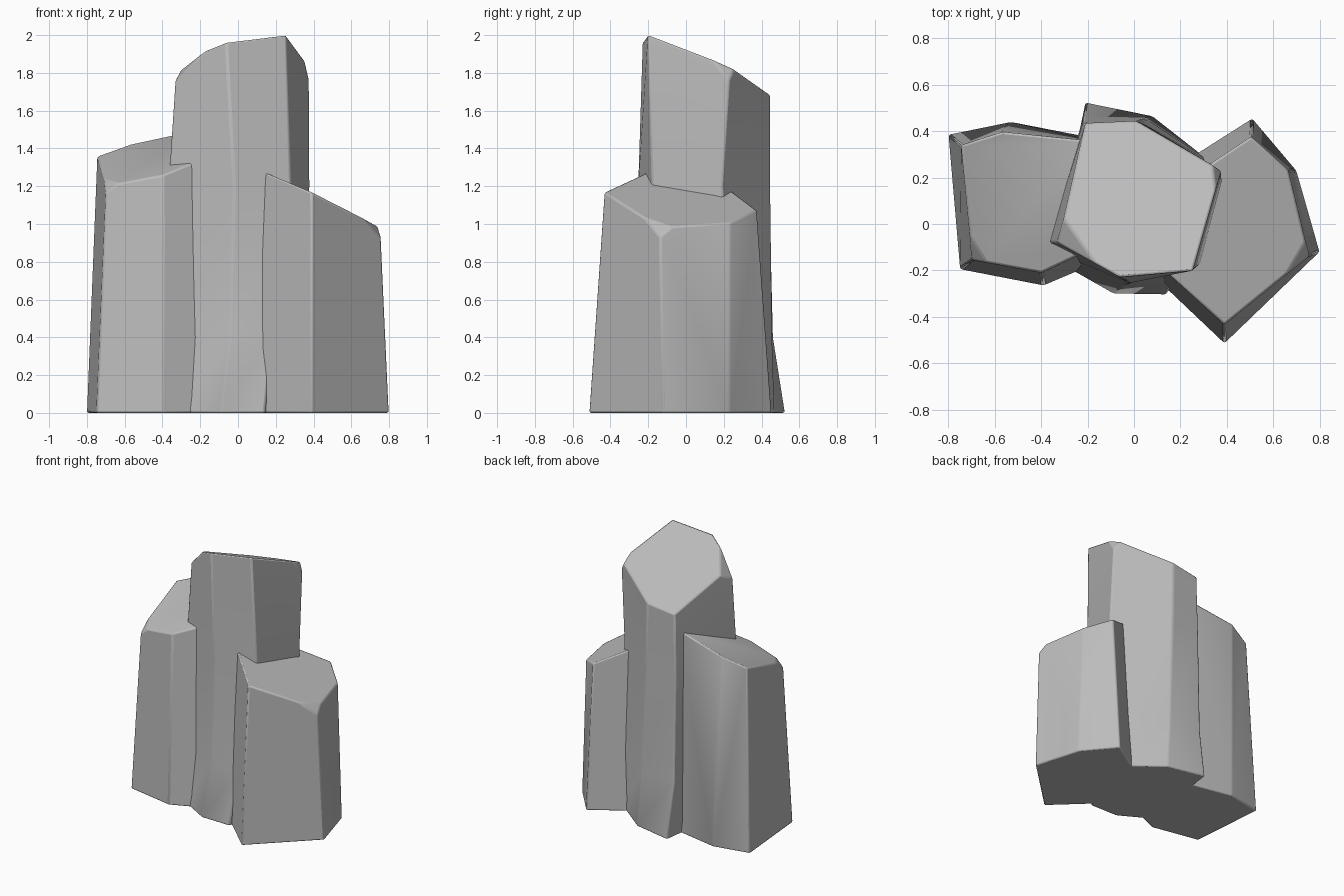
import bpy, bmesh, math
from mathutils import Vector

cube = bpy.data.objects.get("Cube")
if cube:
    bpy.data.objects.remove(cube, do_unlink=True)

stone = bpy.data.materials.new("grey stone")
stone.use_nodes = True
GREY = (0.5, 0.5, 0.5, 1)
stone.diffuse_color = GREY
stone.node_tree.nodes["Principled BSDF"].inputs["Base Color"].default_value = GREY


def slice_off(bm, point, normal):
    """Remove everything on the normal side of a plane and cap the hole."""
    geom = bm.verts[:] + bm.edges[:] + bm.faces[:]
    cut = bmesh.ops.bisect_plane(bm, geom=geom, plane_co=Vector(point),
                                 plane_no=Vector(normal).normalized(), clear_outer=True)
    rim = [e for e in cut["geom_cut"] if isinstance(e, bmesh.types.BMEdge)]
    bmesh.ops.contextual_create(bm, geom=rim)


def column(name, rings, top, chips):
    """Loft (z, outline) rings, slope the top as z = a + b*x + c*y, chip the corners."""
    bm = bmesh.new()
    loops = [[bm.verts.new((x, y, z)) for x, y in outline] for z, outline in rings]
    n = len(loops[0])
    for low, high in zip(loops, loops[1:]):
        for i in range(n):
            j = (i + 1) % n
            bm.faces.new((low[i], low[j], high[j], high[i]))
    bm.faces.new(loops[0][::-1])
    bm.faces.new(loops[-1])
    a, b, c = top
    slice_off(bm, (0, 0, a), (-b, -c, 1))
    for point, normal in chips:
        slice_off(bm, point, normal)
    bmesh.ops.recalc_face_normals(bm, faces=bm.faces[:])
    mesh = bpy.data.meshes.new(name)
    bm.to_mesh(mesh)
    bm.free()
    mesh.materials.append(stone)
    obj = bpy.data.objects.new(name, mesh)
    bpy.context.collection.objects.link(obj)
    # Softly worn edges
    bevel = obj.modifiers.new("worn edges", 'BEVEL')
    bevel.width = 0.01
    bevel.segments = 2
    bevel.limit_method = 'ANGLE'
    bevel.angle_limit = math.radians(20)
    bpy.ops.object.select_all(action='DESELECT')
    obj.select_set(True)
    bpy.context.view_layer.objects.active = obj
    bpy.ops.object.shade_smooth_by_angle(angle=math.radians(30))


# Tall middle column, slightly twisted and waisted
column("middle_column", [
    (0, [(-.30, -.18), (-.09, -.30), (.14, -.305), (.34, .26), (.08, .465), (-.21, .525)]),
    (.4, [(-.34, -.12), (-.04, -.265), (.18, -.24), (.36, .25), (.05, .455), (-.22, .46)]),
    (1.2, [(-.37, -.08), (-.02, -.255), (.28, -.18), (.38, .19), (.02, .445), (-.22, .44)]),
    (2.1, [(-.31, -.08), (-.07, -.225), (.25, -.205), (.375, .25), (0, .445), (-.20, .43)]),
], (1.874, .16, -.43), [
    ((-.31, -.05, 1.79), (-.5, -.1, .45)),
    ((.36, .22, 1.80), (1, .35, .5)),
])

# Shorter column on the model's right
column("right_column", [
    (0, [(-.80, .385), (-.75, -.195), (-.39, -.265), (-.12, -.15), (-.12, .36), (-.53, .44)]),
    (1.5, [(-.74, .335), (-.685, -.145), (-.40, -.20), (-.18, -.10), (-.15, .355), (-.57, .395)]),
], (1.43, .25, .34), [((-.67, -.125, 1.215), (-1, -.8, 1))])

# Lowest column on the model's left
column("left_column", [
    (0, [(.39, -.515), (.80, -.12), (.70, .23), (.51, .455), (.25, .29), (.09, -.23)]),
    (1.3, [(.39, -.425), (.74, -.145), (.655, .235), (.505, .36), (.25, .20), (.14, -.205)]),
], (1.33, -.47, -.05), [((.725, -.12, 0.985), (1, -.35, .7))])
